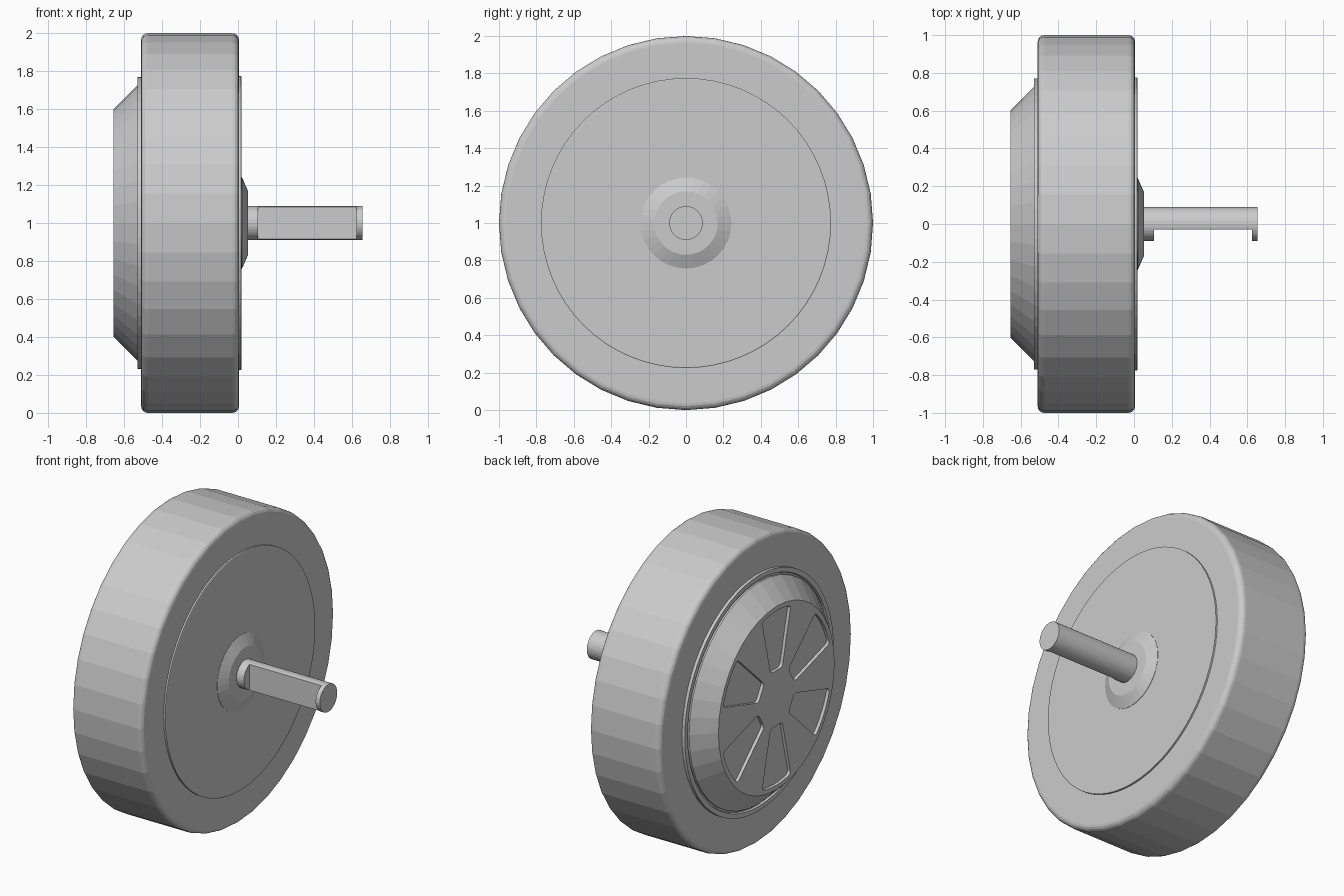
import bpy, bmesh
from math import sin, cos, pi, radians, asin
from mathutils import Matrix, Vector

if "Cube" in bpy.data.objects:
    bpy.data.objects.remove(bpy.data.objects["Cube"])

CZ = 1.0  # height of the wheel axis


def finish(name, bm):
    bmesh.ops.recalc_face_normals(bm, faces=bm.faces)
    me = bpy.data.meshes.new(name)
    bm.to_mesh(me)
    bm.free()
    ob = bpy.data.objects.new(name, me)
    bpy.context.collection.objects.link(ob)
    return ob


def lathe(name, profile, sides, caps=True):
    """Revolve (x, radius) points about the wheel axis."""
    bm = bmesh.new()
    rings = []
    for x, r in profile:
        rings.append([bm.verts.new((x, r * sin(2 * pi * i / sides), CZ + r * cos(2 * pi * i / sides)))
                      for i in range(sides)])
    for a, b in zip(rings, rings[1:]):
        for i in range(sides):
            j = (i + 1) % sides
            bm.faces.new((a[i], a[j], b[j], b[i]))
    if caps:
        bm.faces.new(rings[0])
        bm.faces.new(rings[-1])
    return finish(name, bm)


def cut(ob, cutter):
    """Apply a boolean difference and remove the cutter."""
    mod = ob.modifiers.new("cut", 'BOOLEAN')
    mod.operation = 'DIFFERENCE'
    mod.solver = 'EXACT'
    mod.object = cutter
    cutter.hide_render = True
    dg = bpy.context.evaluated_depsgraph_get()
    me = bpy.data.meshes.new_from_object(ob.evaluated_get(dg))
    ob.modifiers.clear()
    ob.data = me
    bpy.data.objects.remove(cutter)


# Tyre with rounded shoulders
def shoulder(cx, start, step, r=0.035, n=4):
    return [(cx + r * cos(start + step * k / n), 1 - r + r * sin(start + step * k / n)) for k in range(n + 1)]


X0, X1, R = -0.51, 0.005, 0.035
tyre = [(X0, 0.75)] + shoulder(X0 + R, pi, -pi / 2) + shoulder(X1 - R, pi / 2, -pi / 2) + [(X1, 0.75)]
lathe("tyre", tyre, 40, caps=False)

# Outer plate and sloped boss on the axle side
lathe("axle_side_plate", [(-0.02, 0.775), (0.016, 0.775), (0.018, 0.77)], 64)
lathe("axle_boss", [(0.01, 0.243), (0.02, 0.243), (0.052, 0.17)], 32)

# Raised ring and domed cover on the vented side
lathe("cover_ring", [(-0.49, 0.77), (-0.53, 0.77), (-0.53, 0.74), (-0.518, 0.735), (-0.518, 0.70)], 64, caps=False)
cover = lathe("vented_cover", [(-0.49, 0.725), (-0.53, 0.725), (-0.655, 0.60)], 40)

# Six rounded wedge recesses
bm = bmesh.new()
corners = []
for k in range(6):
    turn = Matrix.Rotation(radians(60 * k), 3, 'X')
    ai, ao = asin(0.06 / 0.19), radians(15)
    pts = [(0.19, -ai)] + [(0.57, ao * (-1 + t / 3)) for t in range(7)] + [(0.19, ai)]
    loops = []
    for x in (-0.70, -0.635):
        loops.append([bm.verts.new(turn @ Vector((x, r * sin(a), r * cos(a))) + Vector((0, 0, CZ)))
                      for r, a in pts])
    lo, hi = loops
    bm.faces.new(lo)
    bm.faces.new(hi)
    n = len(pts)
    for i in range(n):
        j = (i + 1) % n
        bm.faces.new((lo[i], lo[j], hi[j], hi[i]))
    corners += [bm.edges.get((lo[i], hi[i])) for i in (0, 1, n - 2, n - 1)]
bmesh.ops.recalc_face_normals(bm, faces=bm.faces)
bmesh.ops.bevel(bm, geom=corners, offset=0.022, segments=3, profile=0.5, affect='EDGES')
cut(cover, finish("vent_cutter", bm))

# Axle with a milled flat facing the front
axle = lathe("axle", [(0.03, 0.09), (0.655, 0.09)], 32)
bm = bmesh.new()
bmesh.ops.create_cube(bm, size=1, matrix=Matrix.Translation((0.365, -0.13, CZ)) @ Matrix.Diagonal((0.52, 0.2, 0.4, 1)))
cut(axle, finish("flat_cutter", bm))
